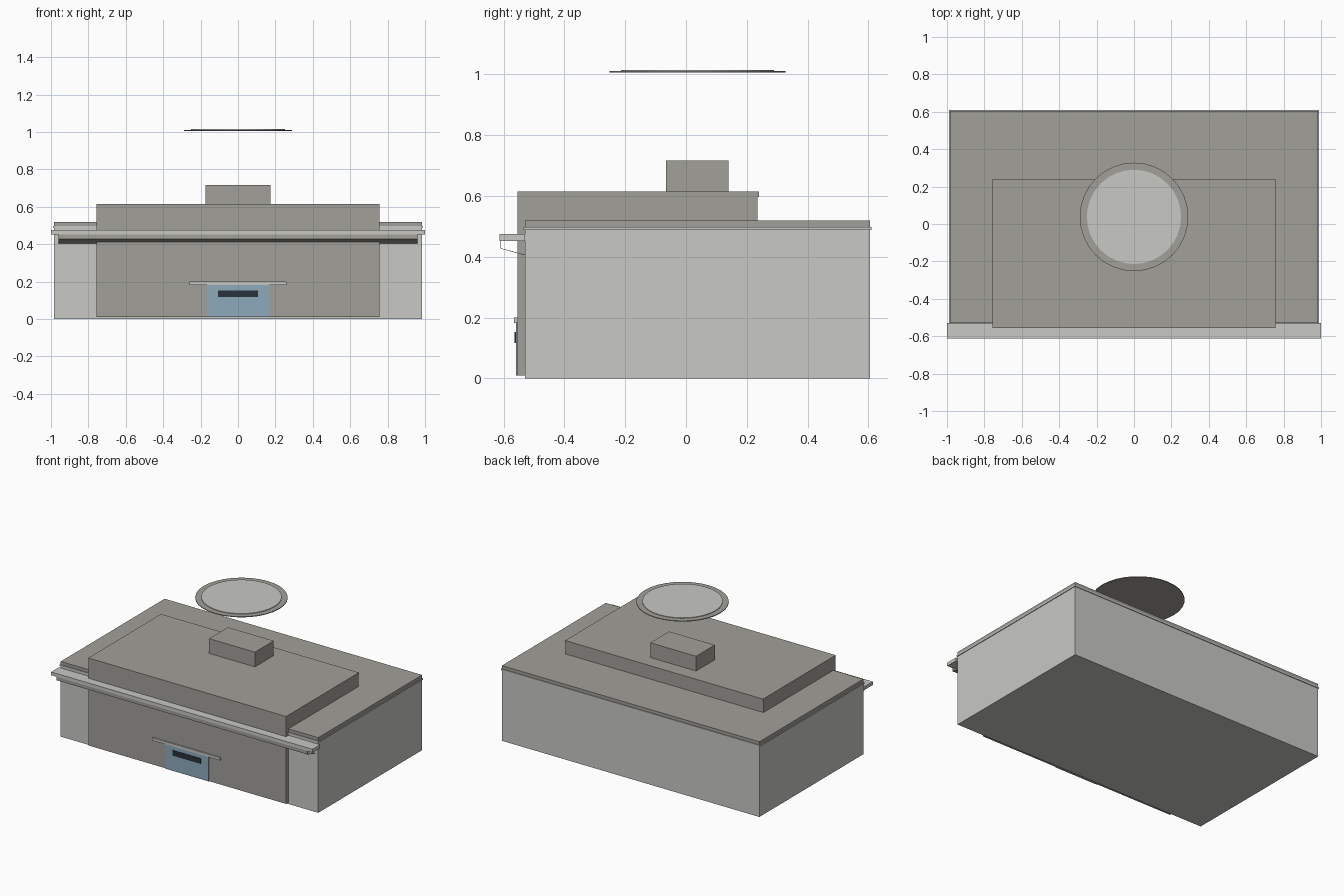
import bpy
import bmesh

cube = bpy.data.objects.get("Cube")
if cube:
    bpy.data.objects.remove(cube, do_unlink=True)


def material(name, rgb):
    m = bpy.data.materials.new(name)
    m.use_nodes = True
    m.diffuse_color = (*rgb, 1)
    m.node_tree.nodes["Principled BSDF"].inputs["Base Color"].default_value = (*rgb, 1)
    return m


light = material("light grey", (0.58, 0.585, 0.555))
taupe = material("taupe", (0.365, 0.35, 0.315))
blue = material("glass blue", (0.27, 0.40, 0.50))
navy = material("dark navy", (0.024, 0.032, 0.048))


def finish(name, bm, mat):
    bmesh.ops.recalc_face_normals(bm, faces=bm.faces)
    mesh = bpy.data.meshes.new(name)
    bm.to_mesh(mesh)
    bm.free()
    mesh.materials.append(mat)
    obj = bpy.data.objects.new(name, mesh)
    bpy.context.collection.objects.link(obj)
    return obj


def box(name, half_x, y, z, mat):
    """Box centred on x = 0, spanning the y and z ranges."""
    bm = bmesh.new()
    bmesh.ops.create_cube(bm, size=1)
    for v in bm.verts:
        v.co.x *= 2 * half_x
        v.co.y = y[1] if v.co.y > 0 else y[0]
        v.co.z = z[1] if v.co.z > 0 else z[0]
    return finish(name, bm, mat)


def disc(name, radius, z, mat):
    """Flat round plate hovering over the roof."""
    bm = bmesh.new()
    bmesh.ops.create_cone(bm, cap_ends=True, segments=32, radius1=radius,
                          radius2=radius, depth=z[1] - z[0])
    bmesh.ops.translate(bm, verts=bm.verts, vec=(0, 0.038, sum(z) / 2))
    return finish(name, bm, mat)


# Main hall with its edge trim and roof
box("main_walls", 0.985, (-0.53, 0.605), (0, 0.488), light)
box("roof_trim", 0.99, (-0.535, 0.61), (0.488, 0.498), light)
box("main_roof", 0.985, (-0.53, 0.605), (0.498, 0.52), taupe)

# Raised central block reaching down the front
box("central_block", 0.757, (-0.555, 0.235), (0.01, 0.597), taupe)
box("central_cap", 0.757, (-0.555, 0.24), (0.597, 0.615), taupe)
box("rooftop_box", 0.175, (-0.065, 0.14), (0.615, 0.717), taupe)

# Long front canopy with a thin folded sheet below
box("canopy_slab", 1.0, (-0.613, -0.53), (0.452, 0.475), light)
bm = bmesh.new()
profile = [(-0.61, 0.452), (-0.61, 0.427), (-0.53, 0.405)]
rows = [[bm.verts.new((x, y, z)) for y, z in profile] for x in (-0.96, 0.96)]
for i in range(len(profile) - 1):
    bm.faces.new((rows[0][i], rows[0][i + 1], rows[1][i + 1], rows[1][i]))
sheet = finish("canopy_soffit", bm, taupe)
solid = sheet.modifiers.new("thickness", "SOLIDIFY")
solid.thickness = 0.002

# Entrance
box("entrance_glass", 0.167, (-0.56, -0.555), (0.01, 0.182), blue)
box("entrance_canopy", 0.26, (-0.566, -0.555), (0.182, 0.2), light)
box("entrance_panel", 0.108, (-0.564, -0.56), (0.117, 0.153), navy)

# Round marker above the roof
disc("marker_rim", 0.29, (1.006, 1.011), taupe)
disc("marker_face", 0.252, (1.011, 1.015), light)
